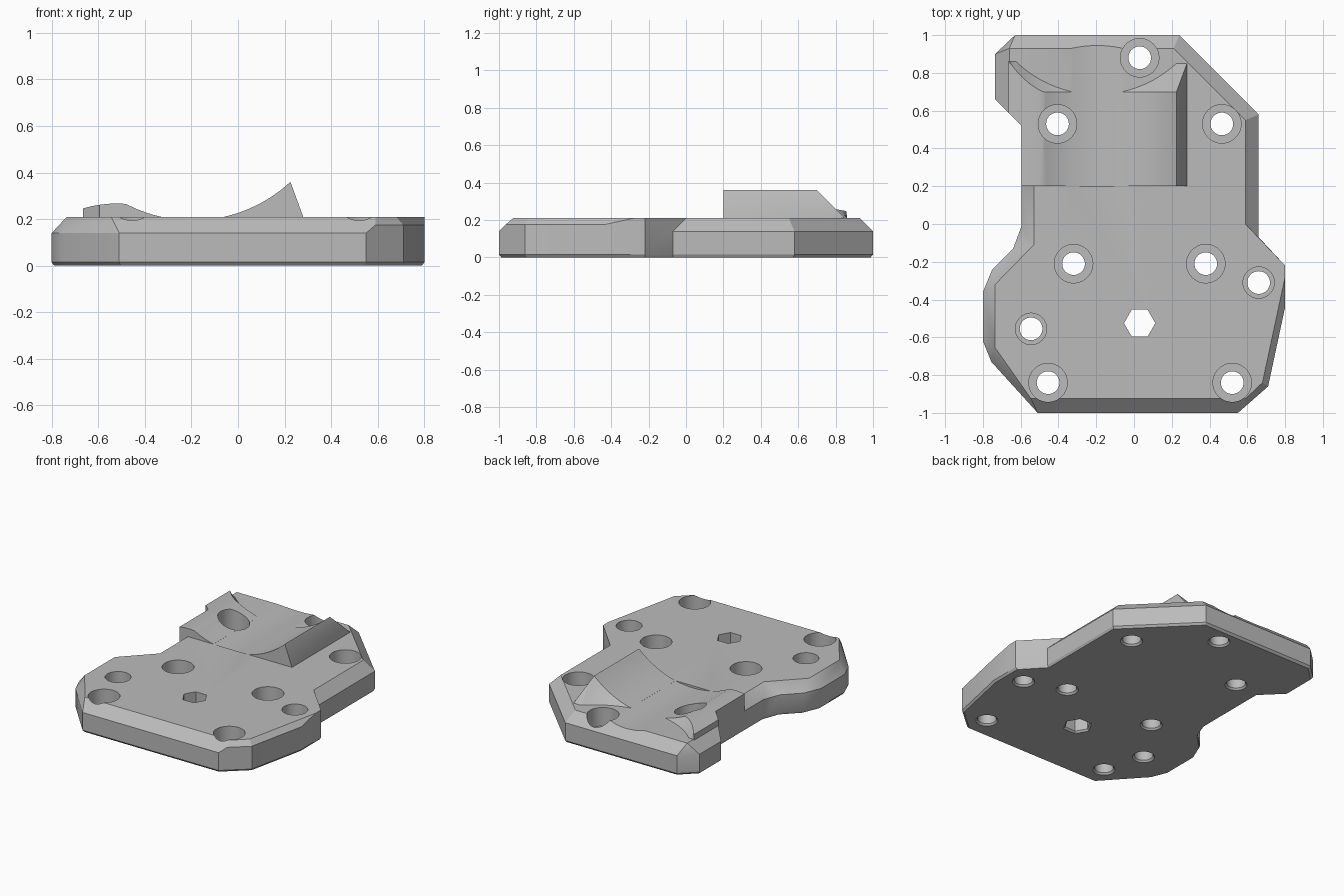
import bpy, bmesh, math

cube = bpy.data.objects.get("Cube")
if cube:
    bpy.data.objects.remove(cube, do_unlink=True)

grey = bpy.data.materials.new("plain grey")
grey.use_nodes = True
colour = (0.5, 0.5, 0.5, 1)
grey.diffuse_color = colour
grey.node_tree.nodes["Principled BSDF"].inputs["Base Color"].default_value = colour

TOP, EDGE, HALF_EDGE = 0.21, 0.14, 0.175
TROUGH_X, TROUGH_R, TROUGH_LOW = -0.195, 0.617, 0.195
FRONT, BACK, SIDE = 0.2, 0.7, -0.595


def finish(bm, name):
    bmesh.ops.remove_doubles(bm, verts=bm.verts, dist=0.0002)
    bmesh.ops.recalc_face_normals(bm, faces=bm.faces)
    mesh = bpy.data.meshes.new(name)
    bm.to_mesh(mesh)
    bm.free()
    mesh.materials.append(grey)
    obj = bpy.data.objects.new(name, mesh)
    bpy.context.collection.objects.link(obj)
    return obj


def loft(bm, rings):
    """Skin a list of closed rings and cap both ends."""
    loops = [[bm.verts.new(p) for p in ring] for ring in rings]
    for a, b in zip(loops, loops[1:]):
        for i in range(len(a)):
            j = (i + 1) % len(a)
            bm.faces.new((a[i], a[j], b[j], b[i]))
    bm.faces.new(loops[0])
    bm.faces.new(loops[-1])


def cut(obj, cutter):
    mod = obj.modifiers.new("cut", 'BOOLEAN')
    mod.operation, mod.solver, mod.object = 'DIFFERENCE', 'EXACT', cutter
    bpy.context.view_layer.update()
    graph = bpy.context.evaluated_depsgraph_get()
    result = bpy.data.meshes.new_from_object(obj.evaluated_get(graph))
    obj.modifiers.clear()
    obj.data = result


# Plate outline: wall x, y, wall height, then the matching top corner
outline = [
    (-.51, -1, EDGE, -.545, -.925), (.55, -1, EDGE, .59, -.925),
    (.59, -.965, HALF_EDGE, .59, -.925), (.71, -.86, HALF_EDGE, .68, -.84),
    (.8, -.44, HALF_EDGE, .8, -.28), (.8, -.28, TOP, .8, -.28),
    (.8, -.22, TOP, .8, -.22), (.66, -.07, EDGE, .59, 0),
    (.66, .58, EDGE, .59, .55), (.24, 1, EDGE, .21, .93),
    (-.63, 1, EDGE, -.66, .93), (-.735, .9, EDGE, -.66, .93),
    (-.735, .66, EDGE, -.66, .585), (SIDE, .52, TOP, SIDE, .52),
    (SIDE, FRONT, TOP, SIDE, FRONT), (SIDE, FRONT, EDGE, -.53, FRONT),
    (SIDE, -.01, EDGE, -.53, -.11), (-.64, -.13, EDGE, -.53, -.11),
    (-.75, -.24, EDGE, -.735, -.32), (-.8, -.36, EDGE, -.735, -.32),
    (-.8, -.62, EDGE, -.735, -.655), (-.755, -.73, EDGE, -.735, -.655),
]

bm = bmesh.new()
corners = []
for x, y, *rest in outline:
    if (x, y) not in corners:
        corners.append((x, y))


def wall_ring(z, scale):
    return [(x * scale, y * scale, z) for x, y, *rest in outline]


# Bottom bevel, wall, then top bevel
loops = [[bm.verts.new(p) for p in ring] for ring in (
    wall_ring(0.015, 1),
    [(x, y, z) for x, y, z, tx, ty in outline],
    [(tx, ty, TOP) for x, y, z, tx, ty in outline])]
base = {c: bm.verts.new((c[0] * .987, c[1] * .987, 0)) for c in corners}
count = len(outline)
for i in range(count):
    j = (i + 1) % count
    here, there = outline[i][:2], outline[j][:2]
    if here != there:
        bm.faces.new((base[here], base[there], loops[0][j], loops[0][i]))
    for a, b in zip(loops, loops[1:]):
        bm.faces.new((a[i], a[j], b[j], b[i]))
bm.faces.new(list(base.values()))
bm.faces.new(loops[-1])
bmesh.ops.remove_doubles(bm, verts=bm.verts, dist=0.0002)
bmesh.ops.dissolve_degenerate(bm, edges=bm.edges, dist=0.0002)
plate = finish(bm, "base_plate")


# Cradle: trough surface with a sloped rear end
def trough(x):
    return TROUGH_LOW + TROUGH_R - math.sqrt(TROUGH_R ** 2 - (x - TROUGH_X) ** 2)


def section(x, front, height, crest_end, slope_end):
    low = 0.12
    return [(x, front, low), (x, front, height), (x, crest_end, height),
            (x, slope_end, TOP), (x, slope_end, low)]


def ridge_section(x):
    t = max(trough(x), TOP + 0.0005)
    height = min(t, 0.267 - (x + 0.52) ** 2)
    slope_end = min(BACK + t - TOP + 0.001, 0.86)
    crest_end = min(BACK + t - height, slope_end - 0.001)
    front = FRONT if x >= SIDE else 0.52 + SIDE - x
    return section(x, front, height, crest_end, slope_end)


steps = 16
bm = bmesh.new()
xs = [-0.331 + (SIDE + 0.331) * i / steps for i in range(steps)] + [SIDE]
xs += [SIDE - 0.001 - 0.069 * i / 5 for i in range(6)]
loft(bm, [ridge_section(x) for x in xs])
ridge = finish(bm, "cradle_ridge")

bm = bmesh.new()
rings = []
for i in range(steps + 1):
    x = -0.059 + 0.284 * i / steps
    t = max(trough(x), TOP + 0.0005)
    rings.append(section(x, FRONT, t, BACK, BACK + t - TOP + 0.001))
rings.append(section(0.28, FRONT, TOP, 0.849, 0.85))
loft(bm, rings)
fin = finish(bm, "cradle_fin")

# Shallow trough floor cut into the plate
bm = bmesh.new()
sides = 120
loft(bm, [[(TROUGH_X + TROUGH_R * math.sin(math.tau * i / sides), y,
            TROUGH_LOW + TROUGH_R * (1 - math.cos(math.tau * i / sides)))
           for i in range(sides)] for y in (FRONT, 1.1)])
trough_cutter = finish(bm, "trough_cutter")

# Counterbored screw holes and a hexagonal hole
bm = bmesh.new()


def drill(x, y, profile, sides):
    loft(bm, [[(x + r * math.cos(math.tau * i / sides),
                y + r * math.sin(math.tau * i / sides), z)
               for i in range(sides)] for r, z in profile])


def screw_hole(x, y, head):
    drill(x, y, [(.08, -.01), (.06, .012), (.06, .08), (head, .08), (head, .6)], 40)


for x, y in [(.03, .88), (-.405, .53), (.465, .53), (-.32, -.21),
             (.38, -.21), (-.455, -.84), (.52, -.84)]:
    screw_hole(x, y, 0.102)
for x, y in [(.66, -.31), (-.545, -.555)]:
    screw_hole(x, y, 0.083)
drill(.03, -.525, [(.105, -.01), (.083, .012), (.083, .6)], 6)
hole_cutter = finish(bm, "hole_cutter")

cut(plate, trough_cutter)
for part in (plate, ridge, fin):
    cut(part, hole_cutter)
for cutter in (trough_cutter, hole_cutter):
    bpy.data.objects.remove(cutter, do_unlink=True)

# Smooth curved walls, keep edges sharp
for obj in bpy.context.selected_objects:
    obj.select_set(False)
for part in (plate, ridge, fin):
    part.select_set(True)
bpy.context.view_layer.objects.active = plate
bpy.ops.object.shade_smooth_by_angle(angle=math.radians(25))
